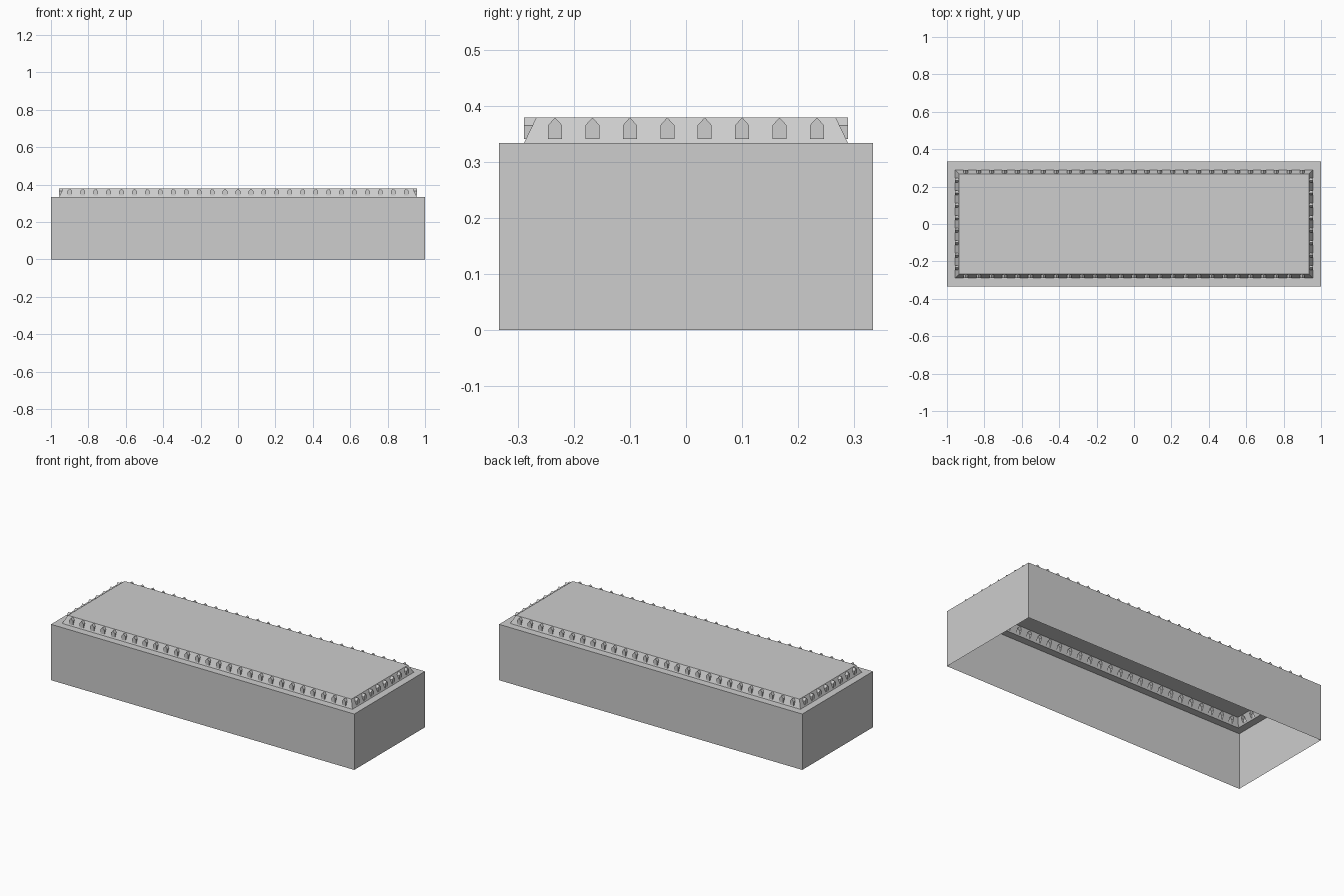
import bpy
import bmesh
from mathutils import Matrix, Vector
from math import pi

cube = bpy.data.objects.get("Cube")
if cube:
    bpy.data.objects.remove(cube, do_unlink=True)

# Main dimensions (half sizes and heights)
HALF = (1.0, 0.333)
EAVE = (0.957, 0.289)
INSET = 0.022
WALL_TOP, ROOF_TOP = 0.333, 0.379
SILL, SPRING, HALF_WIDTH = 0.341, 0.365, 0.0125

grey = bpy.data.materials.new("light grey")
grey.use_nodes = True
colour = (0.61, 0.61, 0.61, 1)
grey.diffuse_color = colour
grey.node_tree.nodes["Principled BSDF"].inputs["Base Color"].default_value = colour


def finish(bm, name):
    bmesh.ops.remove_doubles(bm, verts=bm.verts, dist=1e-5)
    mesh = bpy.data.meshes.new(name)
    bm.to_mesh(mesh)
    bm.free()
    mesh.materials.append(grey)
    obj = bpy.data.objects.new(name, mesh)
    bpy.context.collection.objects.link(obj)
    return obj


def face(bm, points):
    return bm.faces.new([bm.verts.new(p) for p in points])


def rectangle(half, z):
    x, y = half
    return [Vector(p) for p in ((-x, -y, z), (x, -y, z), (x, y, z), (-x, y, z))]


def band(bm, lower, upper):
    for i in range(4):
        j = (i + 1) % 4
        face(bm, (lower[i], lower[j], upper[j], upper[i]))


# Open-bottomed walls with a flat ledge
bm = bmesh.new()
top = rectangle(HALF, WALL_TOP)
band(bm, rectangle(HALF, 0), top)
band(bm, top, rectangle(EAVE, WALL_TOP))
finish(bm, "walls_and_ledge")

# Flat roof panel
bm = bmesh.new()
face(bm, rectangle([e - INSET for e in EAVE], ROOF_TOP))
finish(bm, "roof_panel")


def roof_side(name, turn, length, depth, count, spacing):
    """Sloped roof strip with a row of pointed dormers."""
    bm = bmesh.new()
    spin = Matrix.Rotation(turn, 3, "Z")

    def slope(u, z):
        d = depth - INSET * (z - WALL_TOP) / (ROOF_TOP - WALL_TOP)
        return spin @ Vector((u, -d, z))

    def front(u, z):
        return spin @ Vector((u, -depth, z))

    for i in range(count):
        c = (i - (count - 1) / 2) * spacing
        l, r = c - HALF_WIDTH, c + HALF_WIDTH
        # Cell edges, mitred at the corners
        low_l = high_l = c - spacing / 2
        low_r = high_r = c + spacing / 2
        if i == 0:
            low_l, high_l = -length, INSET - length
        if i == count - 1:
            low_r, high_r = length, length - INSET
        # Slope on both sides of the opening
        left = [(low_l, WALL_TOP), (c, WALL_TOP), (c, SILL), (l, SILL),
                (l, SPRING), (c, ROOF_TOP), (high_l, ROOF_TOP)]
        right = [(c, WALL_TOP), (low_r, WALL_TOP), (high_r, ROOF_TOP),
                 (c, ROOF_TOP), (r, SPRING), (r, SILL), (c, SILL)]
        for cell in (left, right):
            face(bm, [slope(*p) for p in cell])
        # Dormer front, cheeks and gable
        arch = [(l, SILL), (r, SILL), (r, SPRING), (c, ROOF_TOP), (l, SPRING)]
        face(bm, [front(*p) for p in arch])
        for a, b in zip(arch, arch[1:] + arch[:1]):
            face(bm, (front(*a), slope(*a), slope(*b), front(*b)))
    return finish(bm, name)


# Roof strips on all four sides
for k, side in enumerate(("front", "left", "back", "right")):
    long_side = k % 2 == 0
    roof_side(side + "_dormer_strip", k * pi / 2,
              EAVE[k % 2], EAVE[1 - k % 2],
              27 if long_side else 8, 0.0692 if long_side else 0.0667)
